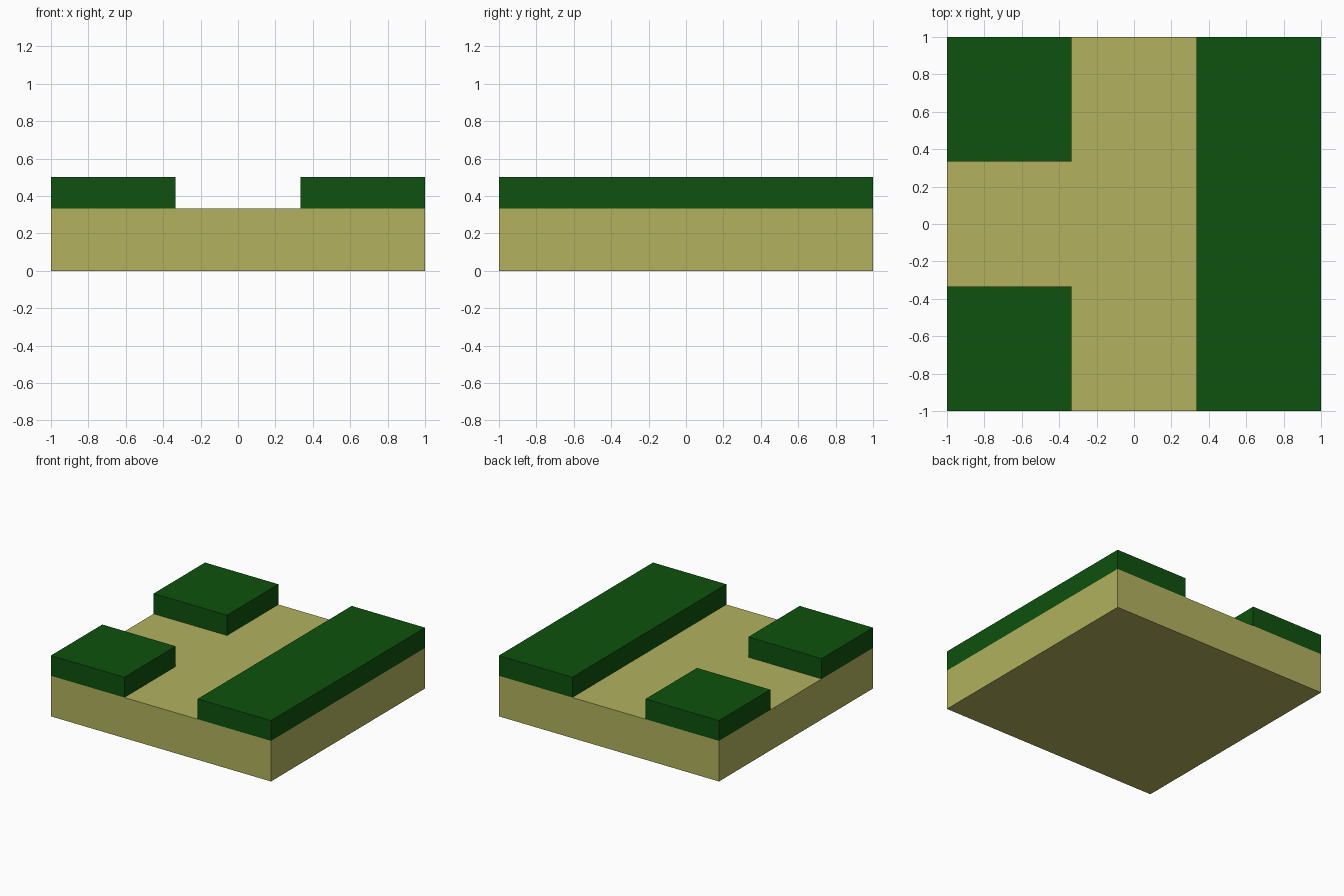
import bpy
import bmesh
from mathutils import Vector

if "Cube" in bpy.data.objects:
    bpy.data.objects.remove(bpy.data.objects["Cube"])


def make_material(name, color):
    mat = bpy.data.materials.new(name)
    mat.diffuse_color = (*color, 1.0)
    mat.use_nodes = True
    mat.node_tree.nodes["Principled BSDF"].inputs["Base Color"].default_value = mat.diffuse_color
    return mat


def make_box(name, low, high, mat):
    """Flat-shaded box between two opposite corners."""
    low, high = Vector(low), Vector(high)
    bm = bmesh.new()
    bmesh.ops.create_cube(bm, size=1.0)
    bmesh.ops.scale(bm, vec=high - low, verts=bm.verts)
    mesh = bpy.data.meshes.new(name)
    bm.to_mesh(mesh)
    bm.free()
    mesh.materials.append(mat)
    obj = bpy.data.objects.new(name, mesh)
    obj.location = (low + high) / 2
    bpy.context.collection.objects.link(obj)
    return obj


sand = make_material("sand path", (0.445, 0.445, 0.114))
green = make_material("hedge green", (0.0044, 0.0844, 0.0044))

T = 1 / 3        # the tile is divided into thirds
TOP = 0.5        # hedge top height

# Ground slab whose top forms the T-shaped path
make_box("path_slab", (-1, -1, 0), (1, 1, T), sand)

# Long hedge along the right side
make_box("long_hedge", (T, -1, T), (1, 1, TOP), green)

# Square corner hedges on the left side
for name, y0 in (("front_corner_hedge", -1), ("back_corner_hedge", T)):
    make_box(name, (-1, y0, T), (-T, y0 + 2 * T, TOP), green)
